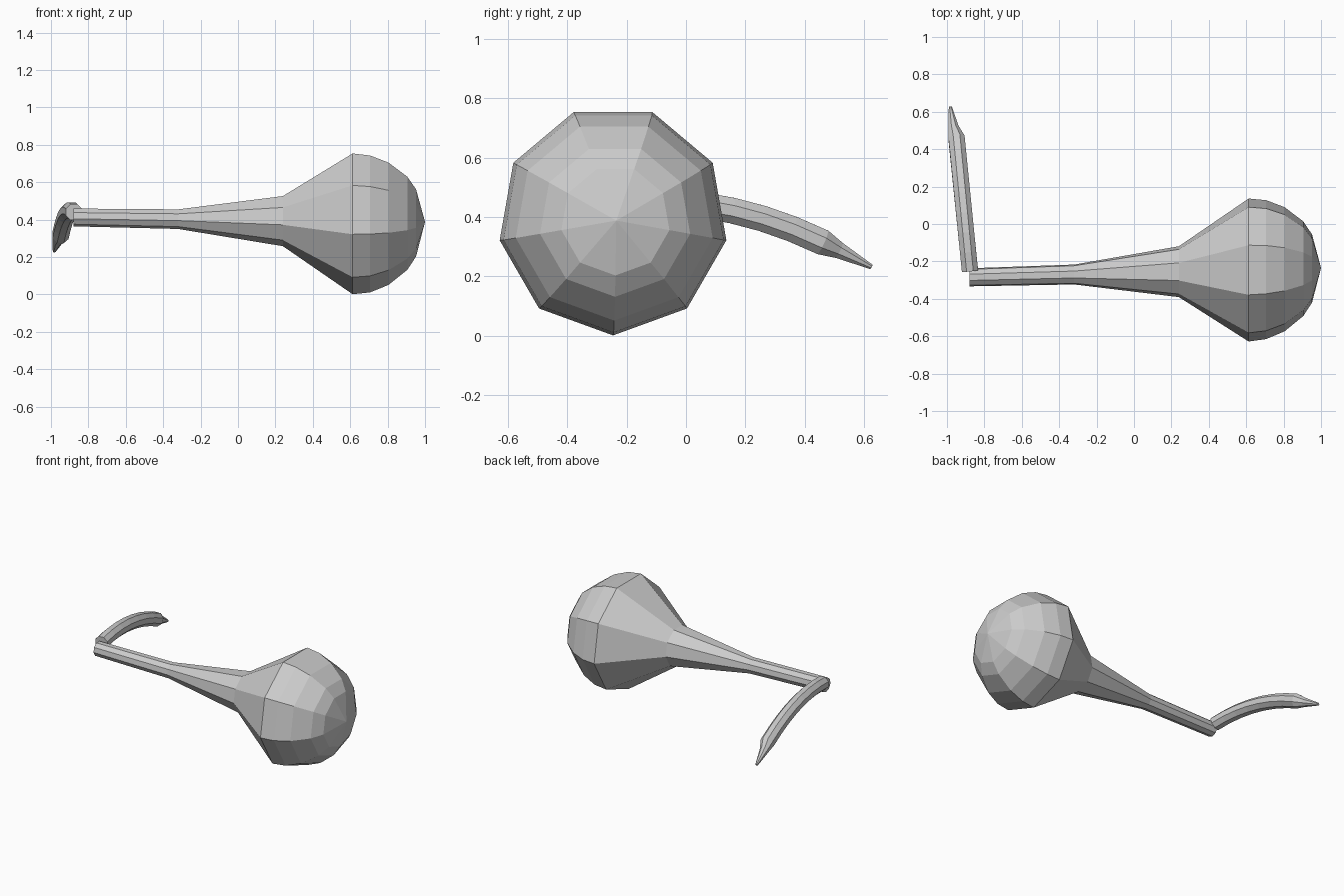
import bpy, bmesh, math
from mathutils import Vector

if "Cube" in bpy.data.objects:
    bpy.data.objects.remove(bpy.data.objects["Cube"])


def loft(name, path, sides, phase, side_axis, tip=None, tilt=True):
    """Skin polygon rings along a path of (x, y, z, radius)."""
    bm = bmesh.new()
    pts = [Vector(p[:3]) for p in path]
    rings = []
    for i, p in enumerate(path):
        t = (pts[min(i + 1, len(pts) - 1)] - pts[max(i - 1, 0)]).normalized()
        if not tilt:
            t = Vector((1, 0, 0))
        s = Vector(side_axis)
        s = (s - t * s.dot(t)).normalized()
        u = t.cross(s)
        if u.z < 0:
            u.negate()
        ring = []
        for k in range(sides):
            a = phase + math.tau * k / sides
            ring.append(bm.verts.new(pts[i] + p[3] * (s * math.cos(a) + u * math.sin(a))))
        rings.append(ring)
    for a, b in zip(rings, rings[1:]):
        for k in range(sides):
            n = (k + 1) % sides
            bm.faces.new((a[k], a[n], b[n], b[k]))
    bm.faces.new(rings[0])
    if tip:
        v = bm.verts.new(tip)
        for k in range(sides):
            bm.faces.new((rings[-1][k], rings[-1][(k + 1) % sides], v))
    else:
        bm.faces.new(rings[-1])
    bmesh.ops.recalc_face_normals(bm, faces=bm.faces)
    me = bpy.data.meshes.new(name)
    bm.to_mesh(me)
    bm.free()
    ob = bpy.data.objects.new(name, me)
    bpy.context.collection.objects.link(ob)
    return ob


# Nine-sided body: slim neck flaring to a bulb with a domed end
body = [
    (-0.88, -0.285, 0.413, 0.049),
    (-0.32, -0.270, 0.404, 0.054),
    (0.24, -0.255, 0.396, 0.138),
    (0.613, -0.246, 0.389, 0.388),
    (0.707, -0.244, 0.388, 0.377),
    (0.805, -0.242, 0.388, 0.337),
    (0.905, -0.239, 0.388, 0.257),
    (0.952, -0.238, 0.388, 0.185),
]
loft("gourd_body", body, 9, -math.pi / 2, (0, 1, 0), (1.0, -0.235, 0.388), tilt=False)

# Arched stem tapering to a point
stem = []
for i in range(8):
    f = i / 7
    y = -0.25 + 0.71 * f
    stem.append((-0.877 - 0.072 * f, y, 0.45 - 0.43 * (y + 0.1) ** 2, 0.047))
stem += [(-0.965, 0.515, 0.288, 0.03), (-0.982, 0.625, 0.232, 0.009)]
loft("stem", stem, 8, math.pi / 8, (1, 0, 0))
